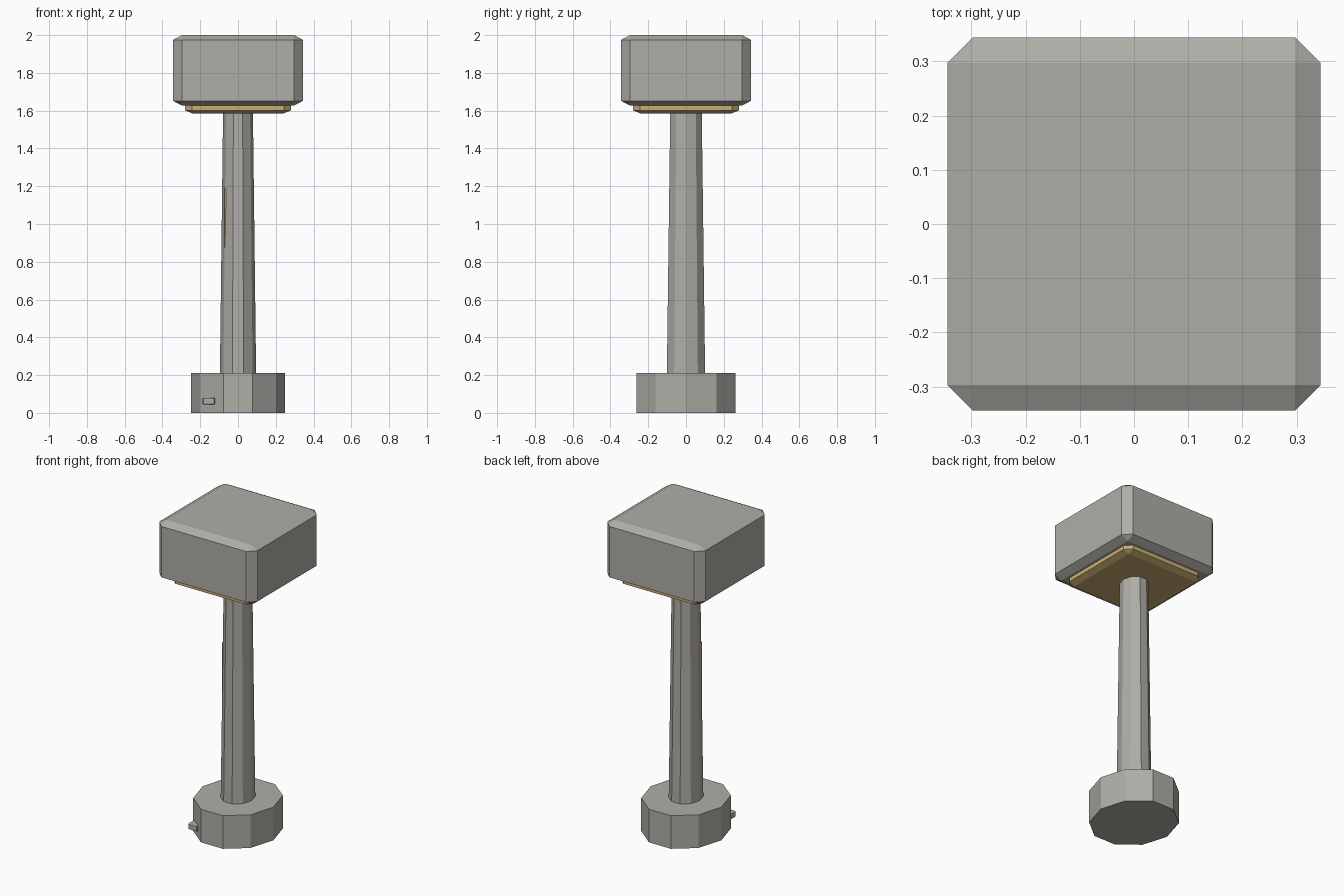
import bpy
import bmesh
from math import pi
from mathutils import Matrix, Vector

old = bpy.data.objects.get("Cube")
if old:
    bpy.data.objects.remove(old, do_unlink=True)


def material(name, rgb):
    mat = bpy.data.materials.new(name)
    mat.use_nodes = True
    mat.diffuse_color = (*rgb, 1)
    bsdf = mat.node_tree.nodes["Principled BSDF"]
    bsdf.inputs["Base Color"].default_value = (*rgb, 1)
    return mat


stone = material("stone_grey", (0.43, 0.42, 0.385))
gold = material("dull_gold", (0.58, 0.42, 0.17))


def finish(bm, name, mat):
    bmesh.ops.recalc_face_normals(bm, faces=bm.faces)
    mesh = bpy.data.meshes.new(name)
    bm.to_mesh(mesh)
    bm.free()
    mesh.materials.append(mat)
    obj = bpy.data.objects.new(name, mesh)
    bpy.context.collection.objects.link(obj)
    return obj


def chamfered_block(name, low, high, mat, chamfer=0.136):
    """Cube with one-step chamfers, stretched to fit between two corners."""
    low, high = Vector(low), Vector(high)
    bm = bmesh.new()
    bmesh.ops.create_cube(bm, size=2)
    bmesh.ops.bevel(bm, geom=list(bm.edges), offset=chamfer, segments=1,
                    affect='EDGES')
    bmesh.ops.scale(bm, vec=(high - low) / 2, verts=bm.verts)
    bmesh.ops.translate(bm, vec=(high + low) / 2, verts=bm.verts)
    return finish(bm, name, mat)


def ten_sided(name, z0, z1, r0, r1, mat):
    """Ten-sided tapered column, slightly deeper than wide."""
    bm = bmesh.new()
    bmesh.ops.create_cone(bm, cap_ends=True, segments=10, radius1=r0,
                          radius2=r1, depth=z1 - z0,
                          matrix=Matrix.Rotation(pi / 2, 4, 'Z'))
    bmesh.ops.scale(bm, vec=(1, 1.11, 1), verts=bm.verts)
    bmesh.ops.translate(bm, vec=(0, 0, (z0 + z1) / 2), verts=bm.verts)
    return finish(bm, name, mat)


# Foot and shaft
ten_sided("base", 0, 0.21, 0.248, 0.248, stone)
ten_sided("shaft", 0.2, 1.6, 0.096, 0.079, stone)

# Head block with the collar set into its underside
chamfered_block("head", (-0.344, -0.344, 1.627), (0.344, 0.344, 2), stone)
chamfered_block("collar", (-0.281, -0.281, 1.586), (0.281, 0.281, 1.82), gold)

# Small peg on the base and inlay along one shaft edge
chamfered_block("base_peg", (-0.187, -0.236, 0.044), (-0.122, -0.15, 0.08), stone)
chamfered_block("shaft_inlay", (-0.073, -0.059, 0.87), (-0.03, -0.01, 1.19), gold, 0.08)
